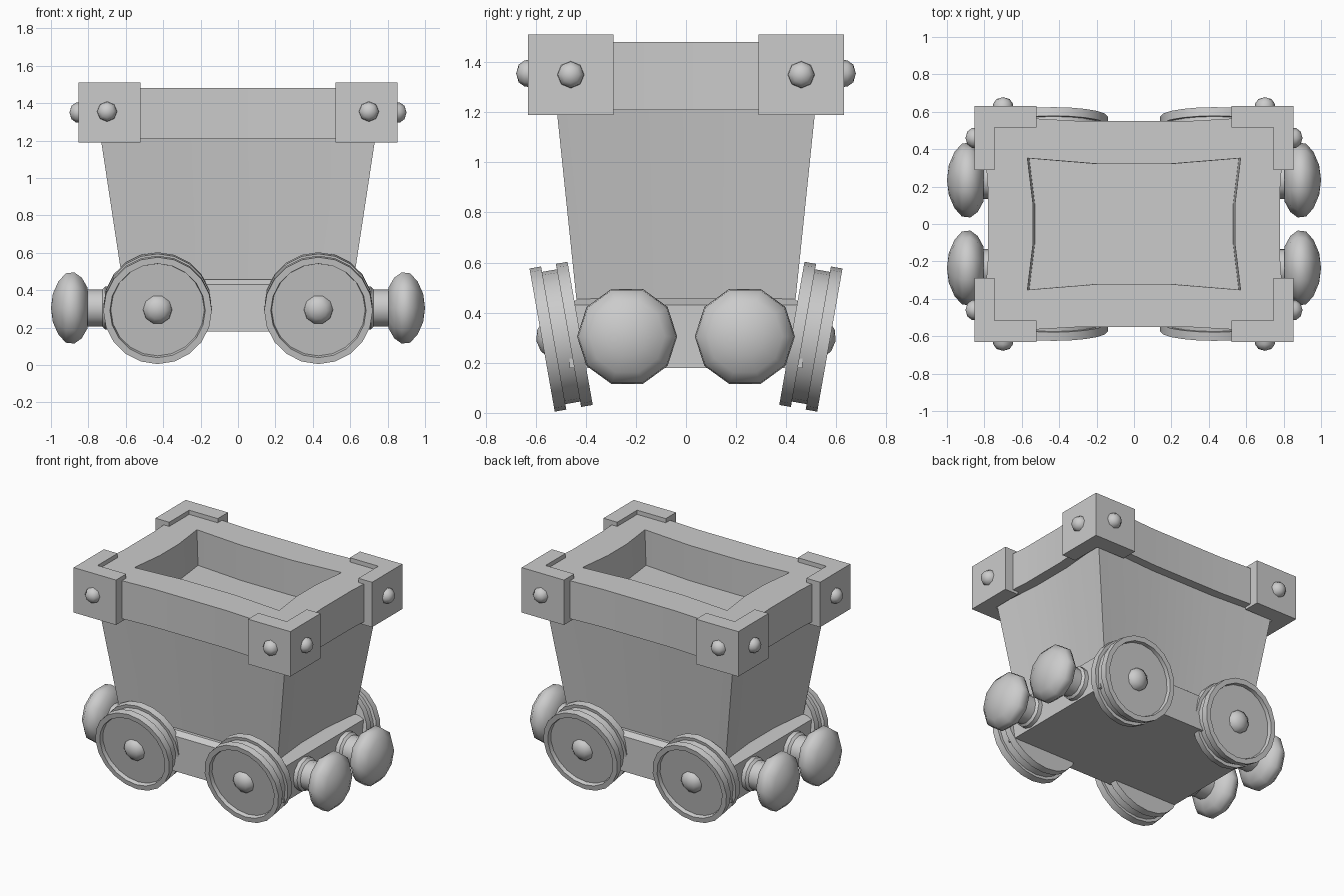
import bpy, bmesh, math
from mathutils import Matrix, Vector

cube = bpy.data.objects.get("Cube")
if cube:
    bpy.data.objects.remove(cube, do_unlink=True)

grey = bpy.data.materials.new("plain_grey")
grey.use_nodes = True
GREY = (0.6, 0.6, 0.6, 1)
grey.diffuse_color = GREY
grey.node_tree.nodes["Principled BSDF"].inputs["Base Color"].default_value = GREY


def loft(name, rings, matrix=Matrix(), smooth=35):
    """Skin a list of equal-length point rings and close both ends."""
    bm = bmesh.new()
    loops = [[bm.verts.new(p) for p in ring] for ring in rings]
    n = len(loops[0])
    for a, b in zip(loops, loops[1:]):
        for i in range(n):
            j = (i + 1) % n
            bm.faces.new((a[i], a[j], b[j], b[i]))
    bm.faces.new(loops[0][::-1])
    bm.faces.new(loops[-1])
    bmesh.ops.remove_doubles(bm, verts=bm.verts, dist=0.0005)
    bmesh.ops.recalc_face_normals(bm, faces=bm.faces)
    mesh = bpy.data.meshes.new(name)
    bm.to_mesh(mesh)
    bm.free()
    mesh.materials.append(grey)
    obj = bpy.data.objects.new(name, mesh)
    obj.matrix_world = matrix
    bpy.context.collection.objects.link(obj)
    if smooth:
        bpy.ops.object.select_all(action='DESELECT')
        obj.select_set(True)
        bpy.context.view_layer.objects.active = obj
        bpy.ops.object.shade_smooth_by_angle(angle=math.radians(smooth))
    return obj


def lathe(name, profile, sides, matrix, smooth=35):
    """Spin (height, radius) points round local z."""
    turn = 2 * math.pi / sides
    rings = [[(r * math.cos(i * turn), r * math.sin(i * turn), h) for i in range(sides)]
             for h, r in profile]
    return loft(name, rings, matrix, smooth)


def bowed(x, y, z, bow=0.03):
    """Rectangle whose four sides bend inward."""
    mx, my = x * 0.35, y * 0.3
    half = [(x, -y), (x - bow, -my), (x - bow, my),
            (x, y), (mx, y - bow), (-mx, y - bow)]
    return [(a, b, z) for a, b in half] + [(-a, -b, z) for a, b in half]


def rect(x, y, z):
    return [(x, -y, z), (x, y, z), (-x, y, z), (-x, -y, z)]


def place(x, y, z, rot):
    return Matrix.Translation((x, y, z)) @ rot


def rot(deg, axis):
    return Matrix.Rotation(math.radians(deg), 4, axis)


# Chassis and tapered body
loft("chassis", [rect(0.68, 0.465, 0.18), rect(0.68, 0.465, 0.43),
                 rect(0.61, 0.43, 0.457)], smooth=0)
loft("body", [bowed(0.615, 0.435, 0.43), bowed(0.735, 0.517, 1.22)])

# Rim with the sunken hold
loft("rim", [bowed(0.81, 0.58, 1.21), bowed(0.81, 0.58, 1.48),
             bowed(0.57, 0.352, 1.48), bowed(0.56, 0.35, 1.23)])

wheel_profile = [(-0.077, 0), (-0.077, 0.29), (-0.03, 0.29), (-0.03, 0.268),
                 (0.03, 0.268), (0.03, 0.29), (0.077, 0.29), (0.077, 0.255),
                 (0.05, 0.25), (0.05, 0)]
hub_profile = [(0.04, 0.08), (0.065, 0.075), (0.09, 0.045), (0.1, 0)]
bolt_profile = [(-0.01, 0.055), (0.015, 0.052), (0.038, 0.035), (0.048, 0)]
buffer_profile = [(0.8, 0), (0.805, 0.115), (0.835, 0.17), (0.875, 0.2), (0.92, 0.195),
                  (0.96, 0.15), (0.99, 0.08), (1.0, 0)]
neck_profile = [(0.6, 0.115), (0.71, 0.115), (0.725, 0.1), (0.82, 0.1)]
bracket_outline = [(0.52, 0.63), (0.52, 0.515), (0.745, 0.515), (0.745, 0.29),
                   (0.853, 0.29), (0.853, 0.63)]

for sx, x_side in ((1, "left"), (-1, "right")):
    for sy, y_side in ((1, "back"), (-1, "front")):
        tag = y_side + "_" + x_side
        # Wheels lean outward at the top
        spin = rot(0 if sy > 0 else 180, 'Z') @ rot(-100, 'X')
        axle = place(sx * 0.43, sy * 0.4985, 0.304, spin)
        lathe("wheel_" + tag, wheel_profile, 20, axle)
        lathe("hub_" + tag, hub_profile, 10, axle, 50)

        # Buffers on the two ends
        end = place(0, sy * 0.235, 0.305, rot(90 * sx, 'Y'))
        lathe("buffer_" + tag, buffer_profile, 10,
              end @ rot(90, 'Z'), 60)
        lathe("buffer_neck_" + tag, neck_profile, 12, end)

        # Angle brackets on the rim corners with two bolts each
        loft("bracket_" + tag, [[(sx * x, sy * y, z) for x, y in bracket_outline]
                                for z in (1.19, 1.51)], smooth=0)
        lathe("side_bolt_" + tag, bolt_profile, 8,
              place(sx * 0.7, sy * 0.63, 1.355, rot(-90 * sy, 'X')), 50)
        lathe("end_bolt_" + tag, bolt_profile, 8,
              place(sx * 0.853, sy * 0.46, 1.35, rot(90 * sx, 'Y')), 50)
